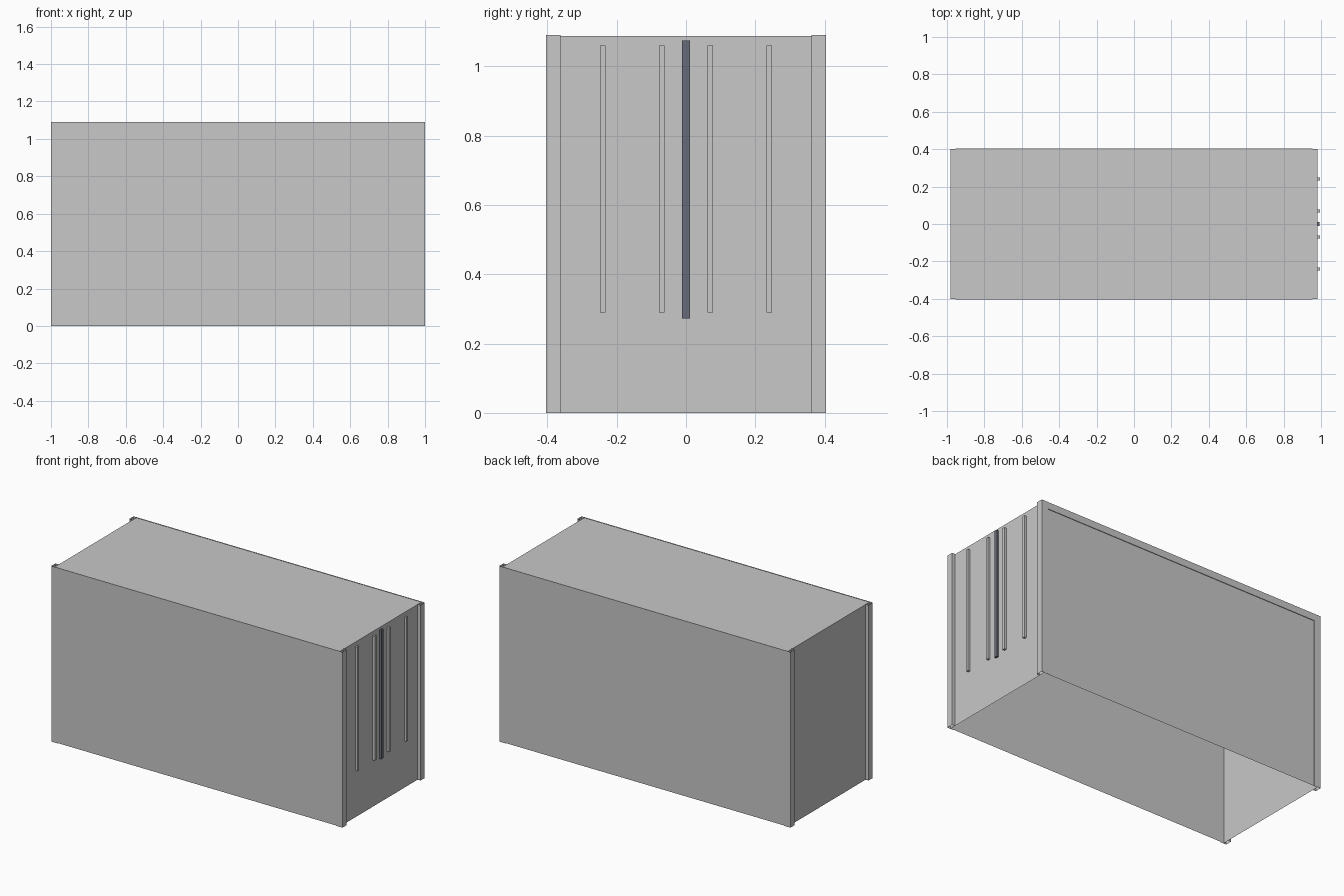
import bpy, bmesh

cube = bpy.data.objects.get("Cube")
if cube:
    bpy.data.objects.remove(cube, do_unlink=True)


def material(name, color):
    m = bpy.data.materials.new(name)
    m.use_nodes = True
    m.diffuse_color = (*color, 1)
    m.node_tree.nodes["Principled BSDF"].inputs["Base Color"].default_value = (*color, 1)
    return m


grey = material("light grey", (0.58, 0.58, 0.58))
dark = material("dark slate", (0.14, 0.15, 0.19))

X, Y, H = 0.98, 0.4, 1.09      # panel box
FX, FY = 1.0, 0.404            # outer frame
POST_X, POST_Y, BEAM_Z = 0.955, 0.362, 1.047


def finish(name, bm, mat):
    mesh = bpy.data.meshes.new(name)
    bm.to_mesh(mesh)
    bm.free()
    mesh.materials.append(mat)
    obj = bpy.data.objects.new(name, mesh)
    bpy.context.collection.objects.link(obj)
    return obj


def box(name, lo, hi, mat, open_bottom=False):
    bm = bmesh.new()
    bmesh.ops.create_cube(bm, size=1)
    for v in bm.verts:
        v.co = [(a + b) / 2 + c * (b - a) for a, b, c in zip(lo, hi, v.co)]
    if open_bottom:
        bm.normal_update()
        bmesh.ops.delete(bm, geom=[f for f in bm.faces if f.normal.z < -0.5],
                         context="FACES")
    return finish(name, bm, mat)


def sheet(name, profile, offset, mat, flip):
    """Sweep an open profile into an uncapped folded sheet."""
    bm = bmesh.new()
    near = [bm.verts.new(p) for p in profile]
    far = [bm.verts.new([a + b for a, b in zip(p, offset)]) for p in profile]
    for i in range(len(near) - 1):
        bm.faces.new((near[i], near[i + 1], far[i + 1], far[i]))
    if flip:
        bmesh.ops.reverse_faces(bm, faces=bm.faces[:])
    return finish(name, bm, mat)


# Thin-walled body, open underneath
box("container_body", (-X, -Y, 0), (X, Y, H - 0.002), grey, open_bottom=True)

# Folded corner posts and top side beams
for sy, end in ((-1, "front"), (1, "back")):
    for sx, side in ((-1, "right"), (1, "left")):
        outline = [(POST_X, Y), (POST_X, FY), (FX, FY), (FX, POST_Y), (X, POST_Y)]
        sheet(f"{end}_{side}_post", [(sx * x, sy * y, 0) for x, y in outline],
              (0, 0, H), grey, sx * sy > 0)
    beam = [(Y, BEAM_Z), (FY, BEAM_Z), (FY, H), (Y, H)]
    sheet(f"{end}_top_beam", [(-POST_X, sy * y, z) for y, z in beam],
          (2 * POST_X, 0, 0), grey, sy < 0)

# Locking bars and the dark seal between the doors
for i, y in enumerate((-0.24, -0.07, 0.07, 0.24)):
    box(f"locking_bar_{i + 1}", (X, y - 0.008, 0.29), (0.995, y + 0.008, 1.06), grey)
box("door_seal", (X, -0.011, 0.273), (0.993, 0.011, 1.074), dark)
